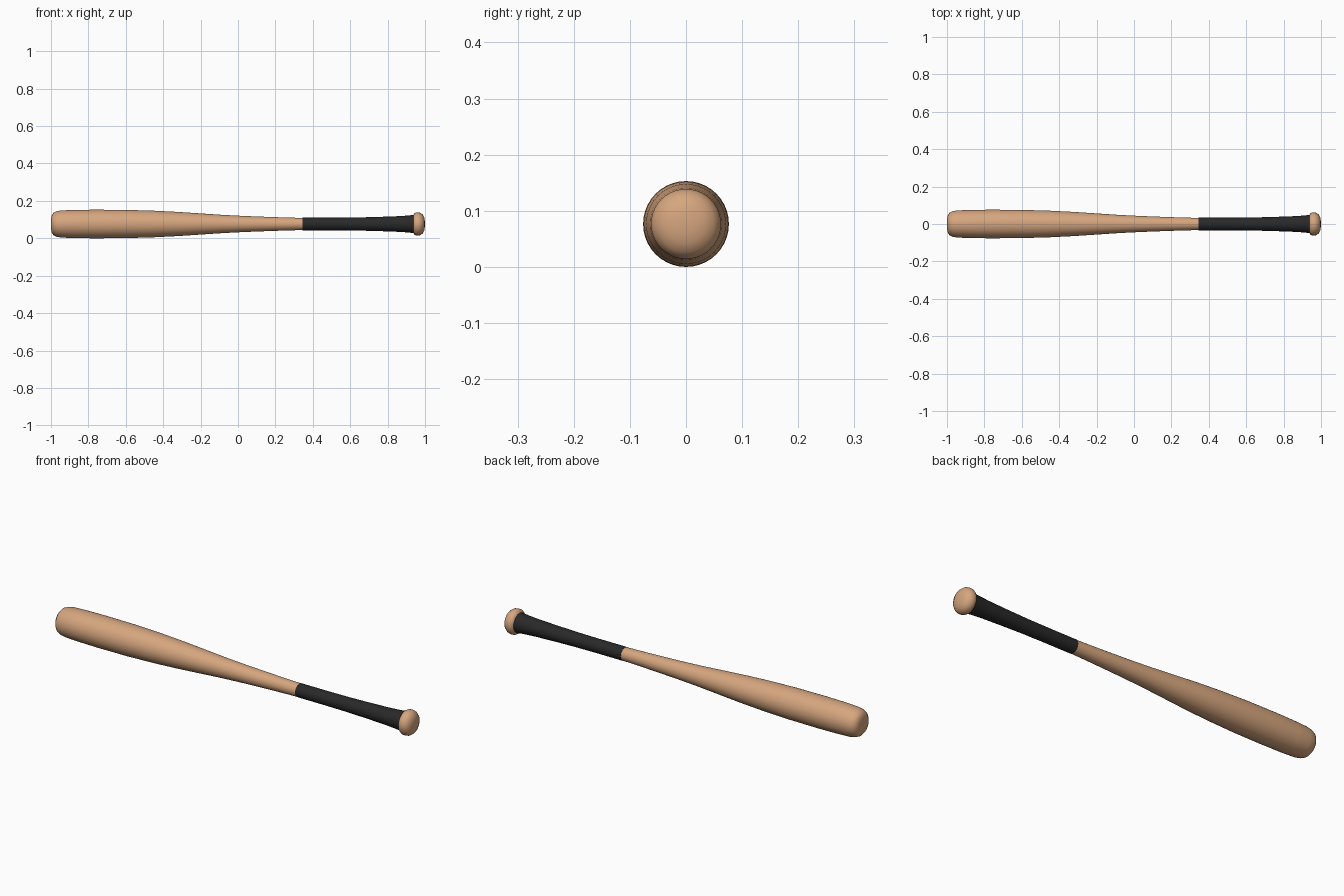
import bpy, bmesh, math

if "Cube" in bpy.data.objects:
    bpy.data.objects.remove(bpy.data.objects["Cube"])

SIDES = 40
AXIS_Z = 0.0765


def material(name, rgb):
    m = bpy.data.materials.new(name)
    m.diffuse_color = (*rgb, 1)
    m.use_nodes = True
    m.node_tree.nodes["Principled BSDF"].inputs["Base Color"].default_value = m.diffuse_color
    return m


def lathe(name, profile, mat):
    """Revolve (x, radius) points around the long axis; radius 0 closes to a pole."""
    bm = bmesh.new()
    rings = []
    for x, r in profile:
        if r == 0:
            rings.append([bm.verts.new((x, 0, AXIS_Z))] * SIDES)
        else:
            rings.append([bm.verts.new((x, r * math.cos(a), AXIS_Z + r * math.sin(a)))
                          for a in (2 * math.pi * i / SIDES for i in range(SIDES))])
    for a, b in zip(rings, rings[1:]):
        for i in range(SIDES):
            j = (i + 1) % SIDES
            bm.faces.new(list(dict.fromkeys((a[i], a[j], b[j], b[i]))))
    bmesh.ops.recalc_face_normals(bm, faces=bm.faces)
    mesh = bpy.data.meshes.new(name)
    bm.to_mesh(mesh)
    bm.free()
    mesh.materials.append(mat)
    obj = bpy.data.objects.new(name, mesh)
    bpy.context.collection.objects.link(obj)
    bpy.ops.object.select_all(action='DESELECT')
    obj.select_set(True)
    bpy.context.view_layer.objects.active = obj
    bpy.ops.object.shade_smooth_by_angle(angle=math.radians(40))
    return obj


wood = material("light_wood", (0.67, 0.38, 0.21))
black = material("black_grip", (0.022, 0.022, 0.022))

# Barrel with rounded end, tapering to the handle
lathe("barrel", [(-1, 0), (-0.999, 0.03), (-0.995, 0.049), (-0.985, 0.061),
                 (-0.97, 0.068), (-0.945, 0.0725), (-0.88, 0.075), (-0.77, 0.0765),
                 (-0.6, 0.0755), (-0.45, 0.071), (-0.32, 0.0645), (-0.2, 0.0565),
                 (-0.08, 0.0485), (0.04, 0.0425), (0.16, 0.038), (0.26, 0.0345),
                 (0.345, 0.0325)], wood)

# Wrapped grip, flaring towards the knob
lathe("grip", [(0.345, 0), (0.345, 0.0335), (0.5, 0.0335), (0.62, 0.0345),
               (0.74, 0.0375), (0.84, 0.041), (0.9, 0.0445), (0.945, 0.049),
               (0.945, 0)], black)

# Domed knob
lathe("knob", [(0.935, 0), (0.935, 0.043), (0.942, 0.056), (0.952, 0.0615),
               (0.963, 0.0625), (0.976, 0.0595), (0.988, 0.050), (0.996, 0.034),
               (0.999, 0.017), (1, 0)], wood)
